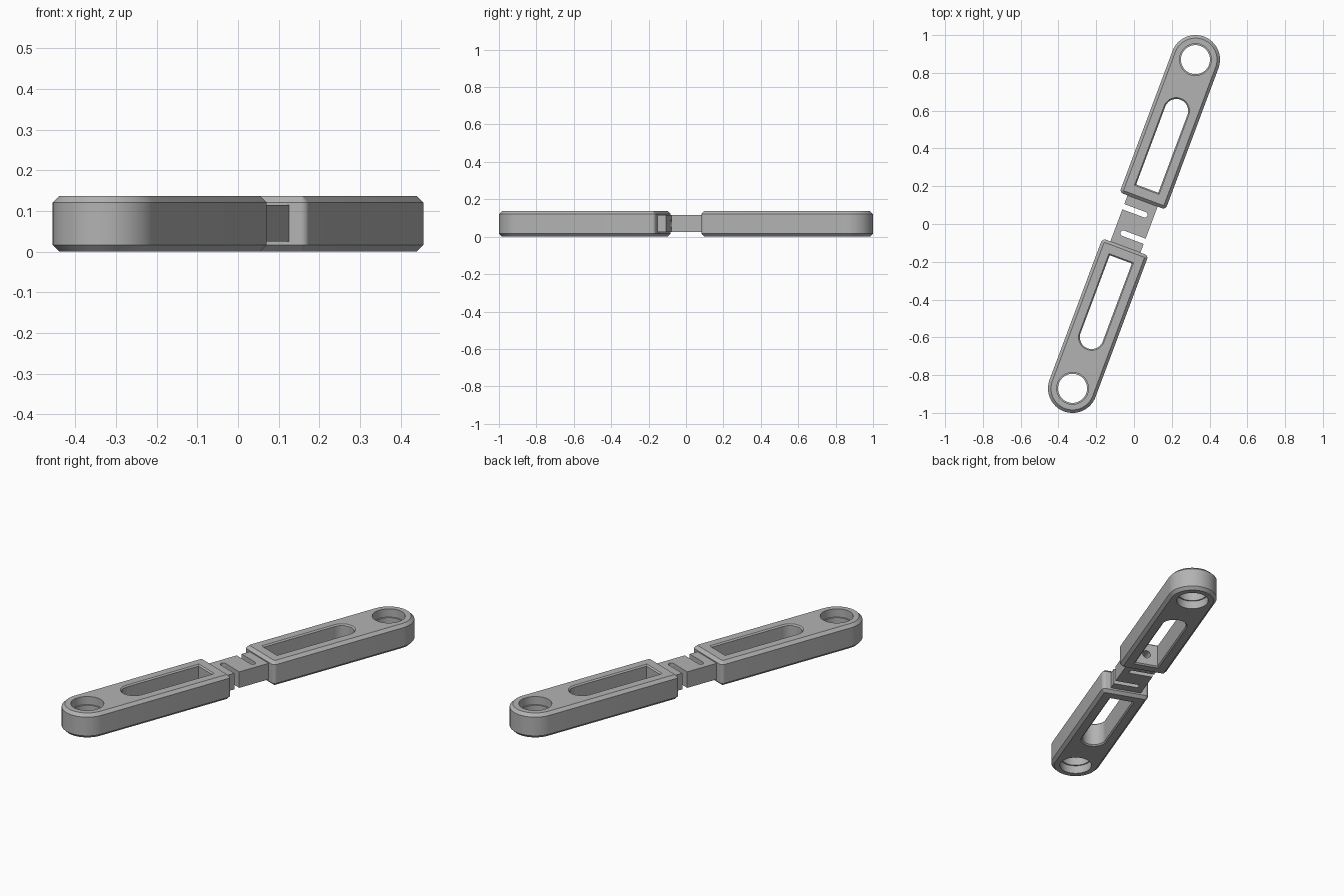
import bpy, bmesh, math
from mathutils import Matrix, Vector

cube = bpy.data.objects.get("Cube")
if cube:
    bpy.data.objects.remove(cube, do_unlink=True)

HEIGHT, CHAMFER = 0.137, 0.016
ARM_START, HOLE_AT, ARM_R = 0.13, 0.929, 0.13
SLOT_START, SLOT_END, SLOT_R = 0.20, 0.64, 0.066
HEADING = math.radians(69.5)

grey = bpy.data.materials.new("plain grey")
grey.use_nodes = True
grey.diffuse_color = (0.45, 0.45, 0.45, 1)
grey.node_tree.nodes["Principled BSDF"].inputs["Base Color"].default_value = (0.45, 0.45, 0.45, 1)


def arc(cx, cy, r, start, end, steps):
    """Points along an arc, angles in degrees."""
    return [(cx + r * math.cos(a), cy + r * math.sin(a))
            for a in (math.radians(start + (end - start) * i / steps) for i in range(steps + 1))]


def tongue(start, end, r, grow=0.0, corner=0.0):
    """Outline with a square end at start and a round end at end."""
    s, w = start - grow, r + grow
    points = arc(end, 0, w, -90, 90, 32)
    if corner:
        c = corner + grow
        points += arc(s + c, w - c, c, 90, 180, 6) + arc(s + c, c - w, c, 180, 270, 6)
    else:
        points += [(s, w), (s, -w)]
    return points


def disc(x, r):
    return arc(x, 0, r, 0, 360, 48)[:-1]


def loft(name, layers):
    """Solid made from (z, outline) layers."""
    bm = bmesh.new()
    rings = [[bm.verts.new((x, y, z)) for x, y in outline] for z, outline in layers]
    for low, high in zip(rings, rings[1:]):
        for i in range(len(low)):
            j = (i + 1) % len(low)
            bm.faces.new((low[i], low[j], high[j], high[i]))
    bm.faces.new(rings[0][::-1])
    bm.faces.new(rings[-1])
    bmesh.ops.recalc_face_normals(bm, faces=bm.faces)
    mesh = bpy.data.meshes.new(name)
    bm.to_mesh(mesh)
    bm.free()
    mesh.materials.append(grey)
    obj = bpy.data.objects.new(name, mesh)
    bpy.context.collection.objects.link(obj)
    return obj


def carve(obj, cutters):
    """Cut each cutter out of the object, then discard the cutters."""
    bpy.context.view_layer.objects.active = obj
    for cutter in cutters:
        cutter.hide_render = True
        mod = obj.modifiers.new("cut", 'BOOLEAN')
        mod.operation, mod.solver, mod.object = 'DIFFERENCE', 'EXACT', cutter
        bpy.ops.object.modifier_apply(modifier=mod.name)
        bpy.data.objects.remove(cutter, do_unlink=True)


def finish(obj, angle):
    obj.data.transform(Matrix.Rotation(angle, 4, 'Z'))
    bpy.ops.object.select_all(action='DESELECT')
    obj.select_set(True)
    bpy.context.view_layer.objects.active = obj
    bpy.ops.object.shade_smooth_by_angle(angle=math.radians(25))


def bore():
    """Thin round passage along the whole middle."""
    half = SLOT_START + 0.05
    cutter = loft("bore_cutter", [(-half, arc(0, 0, 0.022, 0, 360, 24)[:-1]),
                                  (half, arc(0, 0, 0.022, 0, 360, 24)[:-1])])
    turn = Matrix.Translation((0, 0, HEIGHT / 2)) @ Matrix.Rotation(math.pi / 2, 4, 'Y')
    cutter.data.transform(turn)
    return cutter


def arm(name, angle):
    # chamfered body
    def body_outline(grow):
        return tongue(ARM_START, HOLE_AT, ARM_R, grow, 0.02)
    body = loft(name, [(0, body_outline(-CHAMFER)), (CHAMFER, body_outline(0)),
                       (HEIGHT - CHAMFER, body_outline(0)), (HEIGHT, body_outline(-CHAMFER))])

    # long window with a softened rim on both sides
    rim, over = 0.007, 0.01
    slot = loft("slot_cutter", [
        (z, tongue(SLOT_START, SLOT_END, SLOT_R - rim / 2, grow))
        for z, grow in ((-over, rim + over), (rim, 0), (HEIGHT - rim, 0), (HEIGHT + over, rim + over))])

    # round eye with a narrow lip halfway down
    low, high = HEIGHT / 3, HEIGHT * 2 / 3
    eye = loft("eye_cutter", [
        (z, disc(HOLE_AT, r))
        for z, r in ((-over, 0.084), (low, 0.084), (low, 0.077),
                     (high, 0.077), (high, 0.084), (HEIGHT + over, 0.084))])
    carve(body, [slot, eye, bore()])
    finish(body, angle)


def flexible_link():
    # flat bar with two opposed cuts, forming a zigzag hinge
    reach, half = ARM_START + 0.03, 0.085
    bar = [(-reach, -half), (reach, -half), (reach, half), (-reach, half)]
    link = loft("flexible_link", [(0.025, bar), (0.115, bar)])
    cutters = []
    for side in (0, math.pi):
        outline = arc(0.066, -0.036, 0.015, 180, 360, 12) + [(0.081, 0.12), (0.051, 0.12)]
        cut = loft("hinge_cutter", [(0, outline), (HEIGHT, outline)])
        cut.data.transform(Matrix.Rotation(side, 4, 'Z'))
        cutters.append(cut)
    carve(link, cutters + [bore()])
    finish(link, HEADING)


arm("back_arm", HEADING)
arm("front_arm", HEADING + math.pi)
flexible_link()
